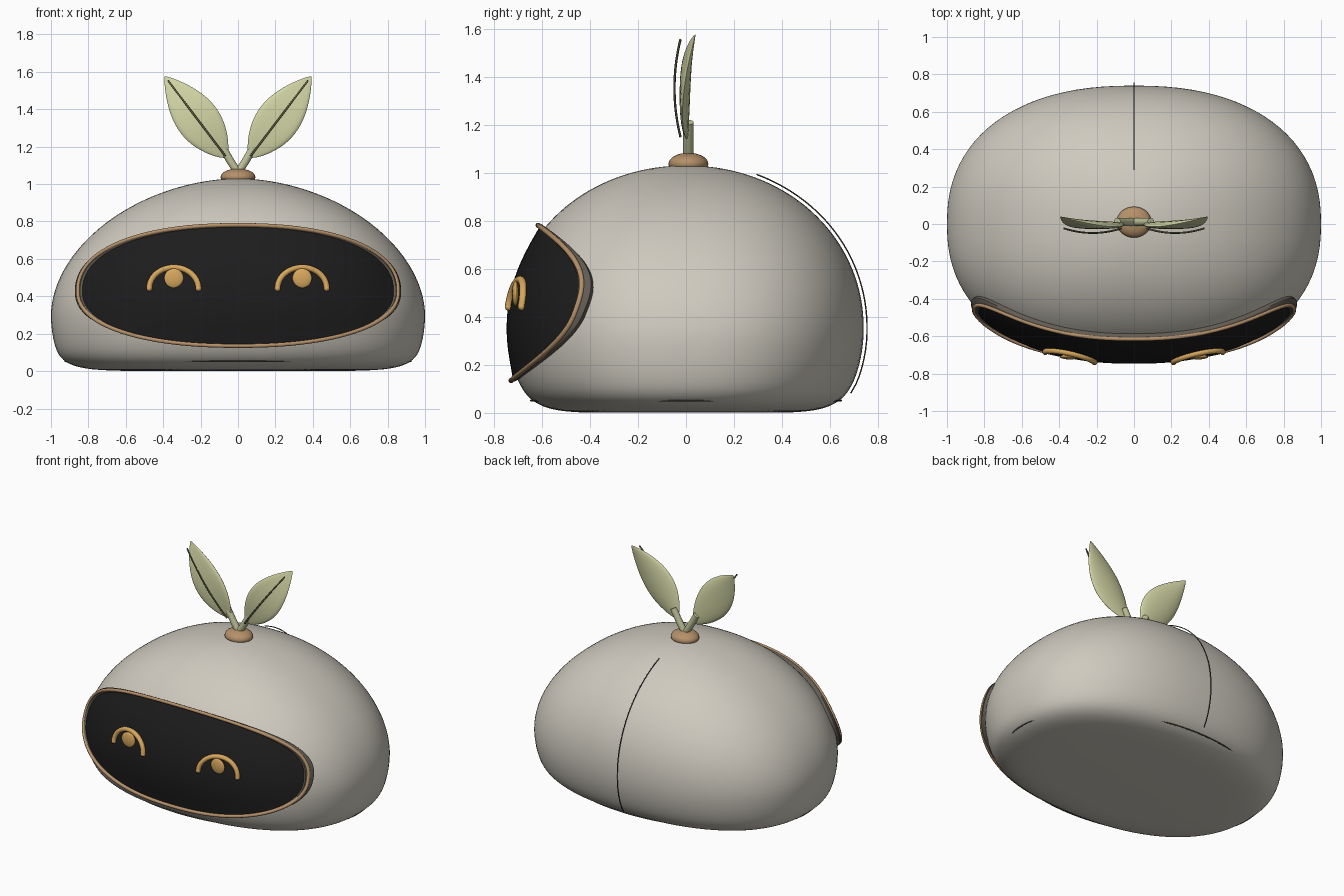
import bpy, bmesh, math
from mathutils import Vector

cube = bpy.data.objects.get("Cube")
if cube:
    bpy.data.objects.remove(cube)


def material(name, r, g, b):
    m = bpy.data.materials.new(name)
    m.use_nodes = True
    m.diffuse_color = (r, g, b, 1)
    m.node_tree.nodes["Principled BSDF"].inputs["Base Color"].default_value = (r, g, b, 1)
    return m


SHELL = material("warm grey shell", .62, .59, .52)
BLACK = material("black screen", .012, .012, .012)
GOLD = material("eye gold", .68, .39, .11)
BROWN = material("tan brown", .46, .28, .14)
FRAME = material("dark taupe", .12, .105, .085)
SEAM = material("seam grey", .07, .065, .06)
LEAF = material("leaf green", .64, .66, .37)
STEM = material("stem green", .52, .54, .32)
VEIN = material("vein olive", .13, .13, .065)

POWER = 2.3
TAU = 2 * math.pi


def smooth(ob, angle=50):
    bpy.ops.object.select_all(action='DESELECT')
    ob.select_set(True)
    bpy.context.view_layer.objects.active = ob
    bpy.ops.object.shade_smooth_by_angle(angle=math.radians(angle))


def loft(name, rings, mat, wrap=False):
    """Skin a list of closed rings; cap the ends unless the loft wraps."""
    bm = bmesh.new()
    rows = [[bm.verts.new(p) for p in ring] for ring in rings]
    pairs = list(zip(rows, rows[1:]))
    if wrap:
        pairs.append((rows[-1], rows[0]))
    else:
        bm.faces.new(rows[0])
        bm.faces.new(rows[-1])
    n = len(rows[0])
    for a, b in pairs:
        for i in range(n):
            j = (i + 1) % n
            bm.faces.new((a[i], a[j], b[j], b[i]))
    bmesh.ops.recalc_face_normals(bm, faces=bm.faces)
    me = bpy.data.meshes.new(name)
    bm.to_mesh(me)
    bm.free()
    me.materials.append(mat)
    ob = bpy.data.objects.new(name, me)
    bpy.context.collection.objects.link(ob)
    smooth(ob)
    return ob


def tube(name, pts, radius, mat, cyclic=False):
    """Round tube along a path, converted to a mesh."""
    cu = bpy.data.curves.new(name, 'CURVE')
    cu.dimensions = '3D'
    cu.bevel_depth = radius
    cu.bevel_resolution = 3
    cu.use_fill_caps = True
    sp = cu.splines.new('POLY')
    sp.points.add(len(pts) - 1)
    for p, co in zip(sp.points, pts):
        p.co = (*co, 1)
    sp.use_cyclic_u = cyclic
    cu.materials.append(mat)
    ob = bpy.data.objects.new(name, cu)
    bpy.context.collection.objects.link(ob)
    bpy.ops.object.select_all(action='DESELECT')
    ob.select_set(True)
    bpy.context.view_layer.objects.active = ob
    bpy.ops.object.convert(target='MESH')
    smooth(bpy.context.object)


def ball(name, loc, scale, mat):
    bpy.ops.mesh.primitive_uv_sphere_add(segments=32, ring_count=16, location=loc)
    ob = bpy.context.object
    ob.name = name
    ob.scale = scale
    ob.data.materials.append(mat)
    smooth(ob)
    return ob


# Shell shape: half-width or half-depth at a height
def half(z, size, mid, power, taper):
    if z > mid:
        t = min(1, (z - mid) / (1.03 - mid))
        return max(1e-4, size * (1 - t ** power) ** (1 / power))
    u = min(1, (mid - z) / mid)
    return max(1e-4, size * (1 - u ** 8) ** .125 * (1 - taper * u * u))


def half_x(z):
    return half(z, 1, .3, 1.87, .07)


def half_y(z):
    return half(z, .74, .35, 2.05, .14)


def field(x, y, z):
    return abs(x / half_x(z)) ** POWER + abs(y / half_y(z)) ** POWER


def on_shell(x, z, lift, side=-1):
    """Point on the shell's front (or back), lifted along the normal."""
    k = max(0, 1 - abs(x / half_x(z)) ** POWER)
    p = Vector((x, side * half_y(z) * k ** (1 / POWER), z))
    e = .002
    axes = (Vector((e, 0, 0)), Vector((0, e, 0)), Vector((0, 0, e)))
    n = Vector([field(*(p + a)) - field(*(p - a)) for a in axes])
    return p + n.normalized() * lift


def superellipse(a, power):
    c, s = math.cos(a), math.sin(a)
    return (math.copysign(abs(c) ** (2 / power), c),
            math.copysign(abs(s) ** (2 / power), s))


# Main shell
rings = []
for i in range(1, 64):
    z = 1.03 * (1 - math.cos(math.pi * i / 64)) / 2
    ring = [superellipse(TAU * k / 96, POWER) for k in range(96)]
    rings.append([(x * half_x(z), y * half_y(z), z) for x, y in ring])
loft("shell", rings, SHELL)


# Face screen, its frame and its trim
def face_ring(scale, lift):
    ring = []
    for k in range(128):
        x, z = superellipse(TAU * k / 128, 2.25)
        ring.append(on_shell(x * .85 * scale, .42 + z * scale * (.35 if z > 0 else .28), lift))
    return ring


loft("face_screen", [face_ring(s, .007 + .013 * s ** 6)
                     for s in (.97, .93, .88, .8, .7, .6, .5, .4, .3, .2, .1, .03)], BLACK)
loft("screen_frame", [face_ring(s, d) for s, d in
                      ((1.01, -.015), (1.01, .018), (1, .026), (.97, .028), (.95, -.01))],
     FRAME, wrap=True)
tube("screen_trim", face_ring(.983, .027), .011, BROWN, cyclic=True)

# Eyes: an arched lid over a flattened pupil
for side, label in ((1, "left"), (-1, "right")):
    arch = []
    for i in range(25):
        a = math.pi * i / 24
        arch.append(on_shell(side * .34 + .13 * math.cos(a), .44 + .11 * math.sin(a), .014))
    tube(label + "_eyelid", arch, .016, GOLD)
    for end, p in (("inner", arch[0]), ("outer", arch[-1])):
        ball(f"{label}_eyelid_{end}_end", p, (.016,) * 3, GOLD)
    ball(label + "_pupil", on_shell(side * .34, .493, .016), (.052, .014, .052), GOLD)

# Back seam and base seam
seam = []
for i in range(41):
    z = .09 + .89 * math.sin(math.pi / 2 * i / 40)
    seam.append(on_shell(0, z, .014, 1))
tube("back_seam", seam, .003, SEAM)
tube("base_seam", [(.923 * math.cos(TAU * k / 128), .645 * math.sin(TAU * k / 128), .052)
                   for k in range(128)], .004, SEAM, cyclic=True)

# Sprout: bud, two stems, two leaves with raised veins
ball("sprout_bud", (0, .01, 1.037), (.093, .083, .046), BROWN)
for side, label in ((1, "left"), (-1, "right")):
    tube(label + "_stem", [(0, .01, 1.06), (side * .045, .01, 1.13), (side * .09, .01, 1.21)],
         .022, STEM)
    base, tip = Vector((.06, 0, 1.14)), Vector((.392, 0, 1.577))
    along = (tip - base).normalized()
    across = Vector((along.z, 0, -along.x))
    rings, vein = [], []
    for i in range(25):
        t = .004 + .992 * i / 24
        w = .116 * math.sin(math.pi * t ** .9) ** .85
        mid = base.lerp(tip, t) + Vector((0, .005 - .05 * t * (1 - t) + .035 * t ** 3, 0))
        ring = []
        for k in range(20):
            a = TAU * k / 20
            c = math.cos(a)
            p = mid + across * (w * c) + Vector((0, .19 * w * math.sin(a) - .01 * c * c * w / .116, 0))
            ring.append((p.x * side, p.y, p.z))
        rings.append(ring)
        v = base.lerp(tip, .02 + .93 * t)
        vein.append((v.x * side, -.023 - .1 * t * (1 - t), v.z))
    loft(label + "_leaf", rings, LEAF)
    tube(label + "_leaf_vein", vein, .005, VEIN)
